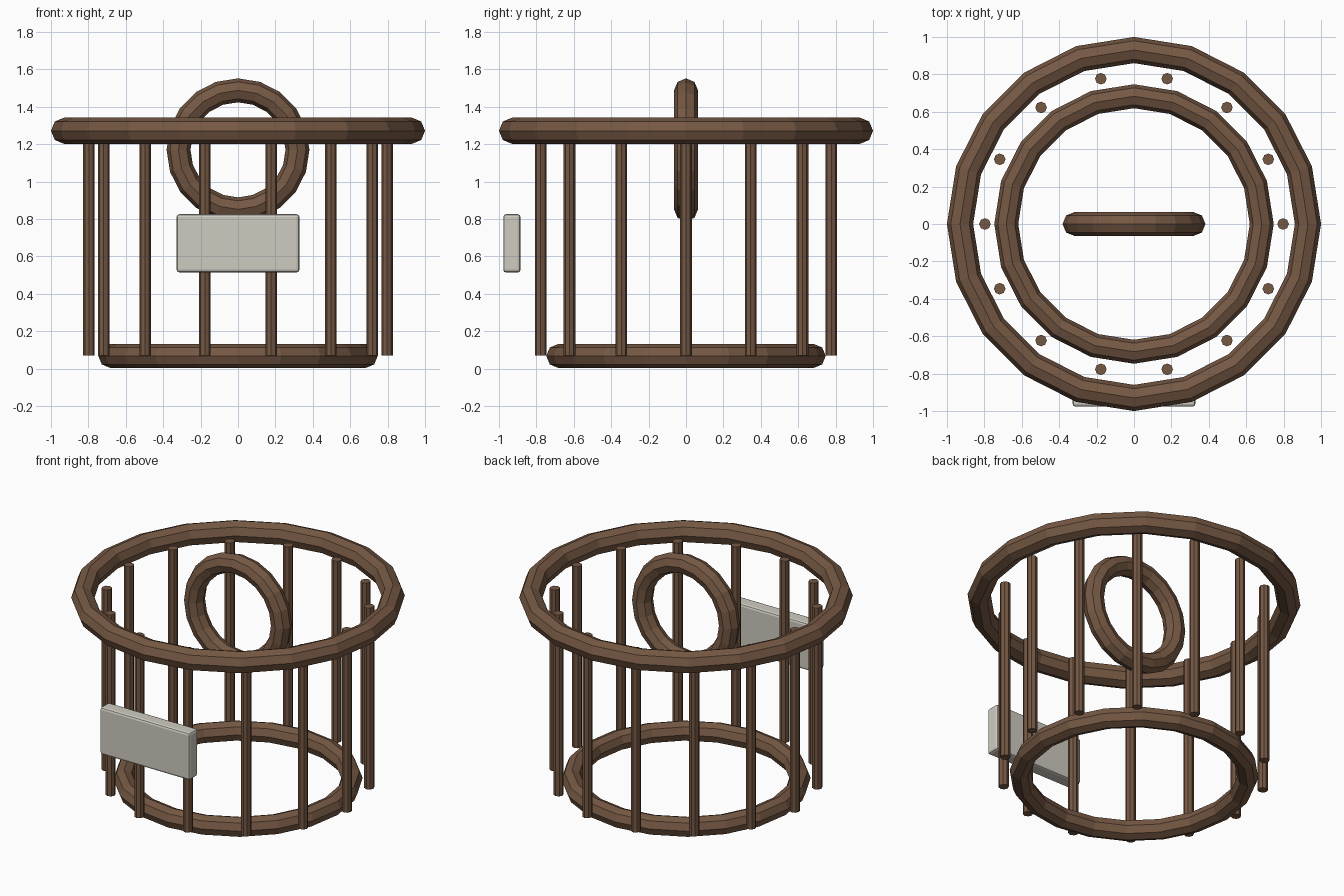
import bpy, math

if "Cube" in bpy.data.objects:
    bpy.data.objects.remove(bpy.data.objects["Cube"])


def material(name, rgb):
    m = bpy.data.materials.new(name)
    m.diffuse_color = (*rgb, 1.0)
    m.use_nodes = True
    m.node_tree.nodes["Principled BSDF"].inputs["Base Color"].default_value = m.diffuse_color
    return m


BROWN = material("brown wood", (0.18, 0.098, 0.057))
PALE = material("pale grey", (0.62, 0.60, 0.53))


def finish(name, mat):
    ob = bpy.context.object
    ob.name = name
    ob.data.materials.append(mat)
    return ob


def ring(name, z, major, minor, rot=(0, 0, 0), segments=20):
    bpy.ops.mesh.primitive_torus_add(
        location=(0, 0, z), rotation=rot, major_radius=major,
        minor_radius=minor, major_segments=segments, minor_segments=8)
    return finish(name, BROWN)


# Wide rim, smaller base ring and the upright ring
ring("top_rim", 1.272, 0.93, 0.07)
ring("base_ring", 0.068, 0.683, 0.064)
ring("upright_ring", 1.17, 0.318, 0.064, (math.pi / 2, 0, 0))

# Fourteen vertical bars
BARS, Z0, Z1 = 14, 0.07, 1.27
for i in range(BARS):
    a = 2 * math.pi * i / BARS
    bpy.ops.mesh.primitive_cylinder_add(
        vertices=8, radius=0.031, depth=Z1 - Z0,
        location=(0.797 * math.cos(a), 0.797 * math.sin(a), (Z0 + Z1) / 2))
    finish(f"bar_{i + 1}", BROWN)

# Blank plate on the front with slightly softened edges
bpy.ops.mesh.primitive_cube_add(size=1, location=(0, -0.931, 0.67))
plate = finish("front_plate", PALE)
plate.scale = (0.656, 0.092, 0.312)
bpy.ops.object.transform_apply(location=False, rotation=False, scale=True)
bevel = plate.modifiers.new("soft_edges", "BEVEL")
bevel.width = 0.015
bevel.segments = 2
